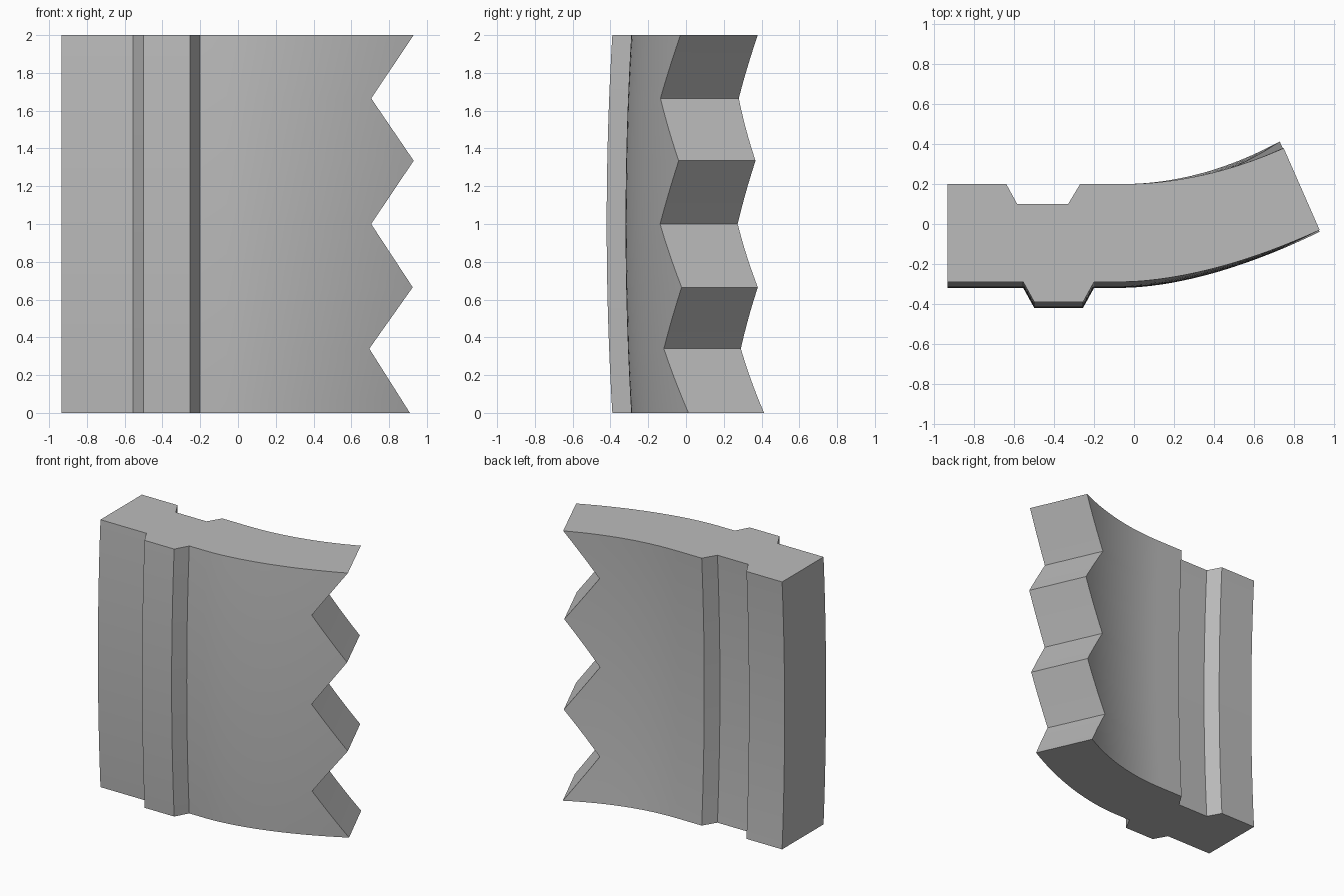
import bpy, bmesh, math

if "Cube" in bpy.data.objects:
    bpy.data.objects.remove(bpy.data.objects["Cube"])

# Toothed edge: height, front x, back x at each tip and valley
TEETH = [(0, .91, .73), (.34, .695, .51), (.665, .925, .745), (1.0, .705, .52),
         (1.335, .93, .75), (1.665, .705, .52), (2, .93, .75)]
ROWS, COLS, START = 5, 16, -.06

# Straight part of the cross-section, with the front rib and back groove
FRONT = [(-.935, -.29), (-.555, -.29), (-.5, -.39), (-.255, -.39), (-.2, -.29)]
BACK = [(-.27, .2), (-.33, .1), (-.585, .1), (-.64, .2), (-.935, .2)]


def bow(z):
    return -.03 * (1 - (z - 1) ** 2)


def front_y(x, z):
    return -.29 + (.26 + .027 * (2 - z)) * ((x - START) / .99) ** 1.75


def back_y(x, z):
    return .2 + (.18 + .022 * (2 - z)) * ((x - START) / .81) ** 2


def section(z, xf, xb):
    """Closed outline of the slab at one height."""
    fr = [START + (xf - START) * i / COLS for i in range(COLS + 1)]
    bk = [START + (xb - START) * i / COLS for i in range(COLS, -1, -1)]
    pts = FRONT + [(x, front_y(x, z)) for x in fr]
    pts += [(x, back_y(x, z)) for x in bk] + BACK
    return [(x, y + bow(z), z) for x, y in pts]


# Stack of outlines following the teeth
levels = []
for a, b in zip(TEETH, TEETH[1:]):
    for i in range(ROWS):
        t = i / ROWS
        levels.append([p + (q - p) * t for p, q in zip(a, b)])
levels.append(TEETH[-1])

bm = bmesh.new()
rings = [[bm.verts.new(p) for p in section(*lv)] for lv in levels]
n = len(rings[0])
for lo, hi in zip(rings, rings[1:]):
    for i in range(n):
        j = (i + 1) % n
        bm.faces.new((lo[i], lo[j], hi[j], hi[i]))
bm.faces.new(rings[0][::-1])
bm.faces.new(rings[-1])
bmesh.ops.recalc_face_normals(bm, faces=bm.faces)

mesh = bpy.data.meshes.new("curved_toothed_slab")
bm.to_mesh(mesh)
bm.free()
slab = bpy.data.objects.new("curved_toothed_slab", mesh)
bpy.context.collection.objects.link(slab)

grey = bpy.data.materials.new("plain grey")
grey.diffuse_color = (.5, .5, .5, 1)
grey.use_nodes = True
grey.node_tree.nodes["Principled BSDF"].inputs["Base Color"].default_value = grey.diffuse_color
mesh.materials.append(grey)

bpy.context.view_layer.objects.active = slab
slab.select_set(True)
bpy.ops.object.shade_smooth_by_angle(angle=math.radians(20))
